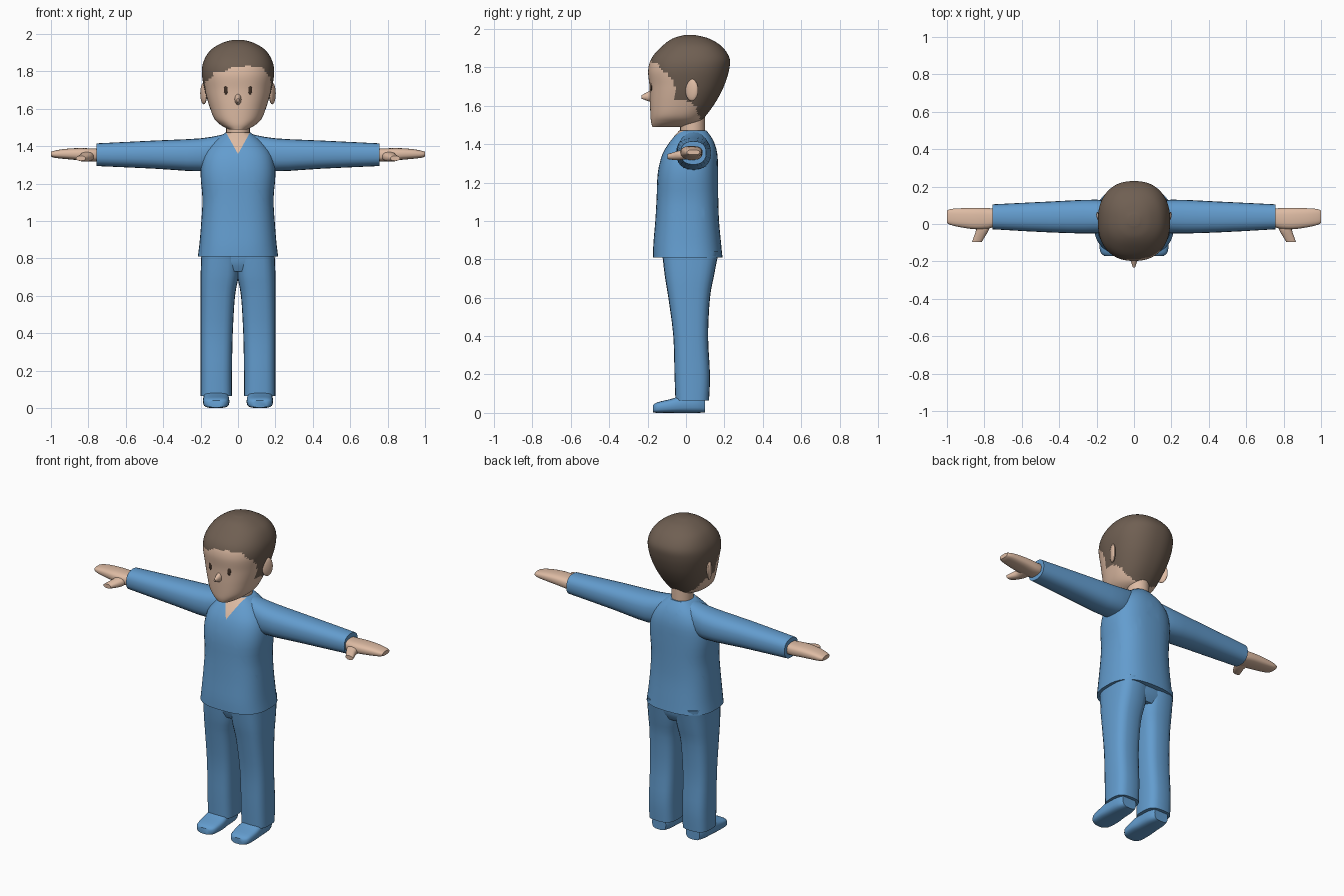
import bpy
import bmesh
from math import cos, sin, pi, copysign
from mathutils import Matrix, Vector

cube = bpy.data.objects.get("Cube")
if cube:
    bpy.data.objects.remove(cube, do_unlink=True)

parts = []


def make_material(name, rgb):
    mat = bpy.data.materials.new(name)
    mat.use_nodes = True
    colour = (*rgb, 1.0)
    mat.diffuse_color = colour
    mat.node_tree.nodes["Principled BSDF"].inputs["Base Color"].default_value = colour
    return mat


blue = make_material("blue cloth", (0.125, 0.335, 0.62))
skin = make_material("skin", (0.73, 0.5, 0.37))
brown = make_material("brown hair", (0.16, 0.115, 0.085))
dark = make_material("dark eye", (0.05, 0.03, 0.02))


def finish(bm, name, materials, rule=None):
    """Turn a bmesh into an object; rule picks a material slot from a face centre."""
    bmesh.ops.recalc_face_normals(bm, faces=bm.faces)
    if rule:
        for face in bm.faces:
            face.material_index = rule(face.calc_center_median())
    mesh = bpy.data.meshes.new(name)
    bm.to_mesh(mesh)
    bm.free()
    for mat in materials:
        mesh.materials.append(mat)
    obj = bpy.data.objects.new(name, mesh)
    bpy.context.collection.objects.link(obj)
    parts.append(obj)


def spline(rows, steps):
    """Smooth in-between sections through the given ones."""
    rows = [Vector(r) for r in rows]
    out = []
    for i in range(len(rows) - 1):
        p, q = rows[i], rows[i + 1]
        before, after = rows[max(i - 1, 0)], rows[min(i + 2, len(rows) - 1)]
        for k in range(steps):
            t = k / steps
            out.append(p + (q - before) * (t / 2)
                       + (before * 2 - p * 5 + q * 4 - after) * (t * t / 2)
                       + (p * 3 - before - q * 3 + after) * (t ** 3 / 2))
    return out + [rows[-1]]


def loft(rows, axis, sides=24, power=2.5, steps=3, side=1):
    """Skin rounded-box sections: (position, low a, high a, low b, high b)."""
    bm = bmesh.new()
    others = [k for k in range(3) if k != axis]
    rings = []
    for pos, a0, a1, b0, b1 in spline(rows, steps):
        ring = []
        for k in range(sides):
            angle = 2 * pi * k / sides
            u, v = (copysign(abs(w) ** (2 / power), w) for w in (cos(angle), sin(angle)))
            co = Vector((0, 0, 0))
            co[axis] = pos
            co[others[0]] = (a0 + a1 + (a1 - a0) * u) / 2
            co[others[1]] = (b0 + b1 + (b1 - b0) * v) / 2
            co.x *= side
            ring.append(bm.verts.new(co))
        rings.append(ring)
    for low, high in zip(rings, rings[1:]):
        for k in range(sides):
            j = (k + 1) % sides
            bm.faces.new((low[k], low[j], high[j], high[k]))
    bm.faces.new(rings[0])
    bm.faces.new(rings[-1])
    return bm


def ellipsoid(name, centre, radii, turn, mat):
    bm = bmesh.new()
    matrix = (Matrix.Translation(centre) @ Matrix.Rotation(turn, 4, 'Z')
              @ Matrix.Diagonal((*radii, 1)))
    bmesh.ops.create_uvsphere(bm, u_segments=16, v_segments=10, radius=1, matrix=matrix)
    finish(bm, name, [mat])


def interpolate(points, x):
    for (x0, y0), (x1, y1) in zip(points, points[1:]):
        if x <= x1:
            return y0 + (y1 - y0) * max(0, (x - x0) / (x1 - x0))
    return points[-1][1]


# Head, with the hair marked out by a hairline
FRINGE = [(-.19, 1.73), (-.15, 1.76), (-.12, 1.8), (-.08, 1.79), (-.04, 1.82),
          (.06, 1.83), (.13, 1.82), (.17, 1.77)]
SIDEBURN = [(-.1, 1.76), (-.06, 1.73), (-.055, 1.635), (0, 1.63), (.05, 1.6), (.085, 1.5)]


def hair_rule(c):
    line = interpolate(FRINGE, c.x) if c.y < -.1 else interpolate(SIDEBURN, c.y)
    return int(c.z > line)


head = [(z, -w, w, front, back) for z, w, front, back in (
    (1.49, .05, -.175, -.02), (1.515, .095, -.182, .07), (1.55, .128, -.185, .105),
    (1.62, .155, -.188, .155), (1.7, .178, -.19, .197), (1.785, .193, -.197, .224),
    (1.85, .185, -.178, .226), (1.91, .15, -.125, .185), (1.95, .09, -.07, .12),
    (1.968, .03, -.01, .05))]
finish(loft(head, 2, sides=80, power=2.3, steps=7), "head", [skin, brown], hair_rule)

# Nose and neck
nose = [(-.17, -.02, .02, 1.615, 1.69), (-.2, -.016, .016, 1.625, 1.672),
        (-.232, -.006, .006, 1.637, 1.655)]
finish(loft(nose, 1, sides=12, power=2), "nose", [skin])
neck = [(z, -.063, .063, -.03, .1) for z in (1.4, 1.48, 1.56)]
finish(loft(neck, 2, power=2), "neck", [skin])

# Shirt, cut along the two edges of its V neckline
SLOPE, V_TIP = 1.8, 1.358
shirt = [(z, -w, w, front, back) for z, w, front, back in (
    (.81, .215, -.172, .19), (.88, .206, -.17, .183), (1, .196, -.16, .172),
    (1.12, .19, -.153, .168), (1.25, .2, -.147, .167), (1.35, .185, -.122, .163),
    (1.42, .135, -.078, .142), (1.472, .068, -.034, .106))]
bm = loft(shirt, 2, sides=40, power=2.6)
for s in (-1, 1):
    bmesh.ops.bisect_plane(bm, geom=bm.verts[:] + bm.edges[:] + bm.faces[:],
                           plane_co=(0, 0, V_TIP), plane_no=(-SLOPE * s, 0, 1))
finish(bm, "shirt", [blue, skin],
       lambda c: int(c.y < .03 and c.z > V_TIP + SLOPE * abs(c.x)))

# Trouser seat
seat = [(z, -.19, .19, front, back) for z, front, back in (
    (.73, -.09, .13), (.78, -.11, .155), (.85, -.115, .16))]
finish(loft(seat, 2, power=3), "trouser_seat", [blue])

# Paired parts
sleeve = [(.07, -.03, .11, 1.29, 1.465), (.2, -.05, .13, 1.266, 1.442),
          (.45, -.045, .12, 1.28, 1.43), (.757, -.028, .105, 1.294, 1.415)]
hand = [(.74, -.01, .08, 1.322, 1.388), (.78, -.025, .085, 1.318, 1.388),
        (.85, -.028, .086, 1.325, 1.39), (.93, -.017, .084, 1.332, 1.385),
        (.98, -.005, .08, 1.338, 1.376), (1, .005, .072, 1.345, 1.37)]
thumb = [(.02, .76, .85, 1.325, 1.375), (-.03, .775, .845, 1.318, 1.368),
         (-.065, .795, .855, 1.318, 1.358), (-.097, .815, .866, 1.322, 1.348)]
leg = [(.065, .032, .2, -.055, .12), (.2, .032, .2, -.06, .125), (.4, .028, .2, -.066, .115),
       (.6, .016, .2, -.092, .125), (.71, -.004, .2, -.11, .145), (.84, -.01, .195, -.125, .17)]
shoe = [(-.172, .08, .155, .003, .04), (-.15, .055, .18, 0, .055), (-.08, .046, .187, 0, .072),
        (-.02, .05, .185, 0, .09), (.06, .055, .18, 0, .1), (.1, .07, .165, .003, .08)]
for side, label in ((1, "left"), (-1, "right")):
    for name, rows, axis, power, mat in (
            ("sleeve", sleeve, 0, 2.4, blue), ("hand", hand, 0, 2.7, skin),
            ("thumb", thumb, 1, 2.4, skin), ("trouser_leg", leg, 2, 3, blue),
            ("shoe", shoe, 1, 3.2, blue)):
        finish(loft(rows, axis, power=power, side=side), label + "_" + name, [mat])
    ellipsoid(label + "_ear", (.183 * side, .03, 1.682), (.014, .036, .058), -.4 * side, skin)
    ellipsoid(label + "_eye", (.065 * side, -.181, 1.702), (.011, .004, .026), .24 * side, dark)

# Smooth shading with sharp hems and caps kept
bpy.ops.object.select_all(action='DESELECT')
for obj in parts:
    obj.select_set(True)
bpy.context.view_layer.objects.active = parts[0]
bpy.ops.object.shade_smooth_by_angle(angle=.75)
